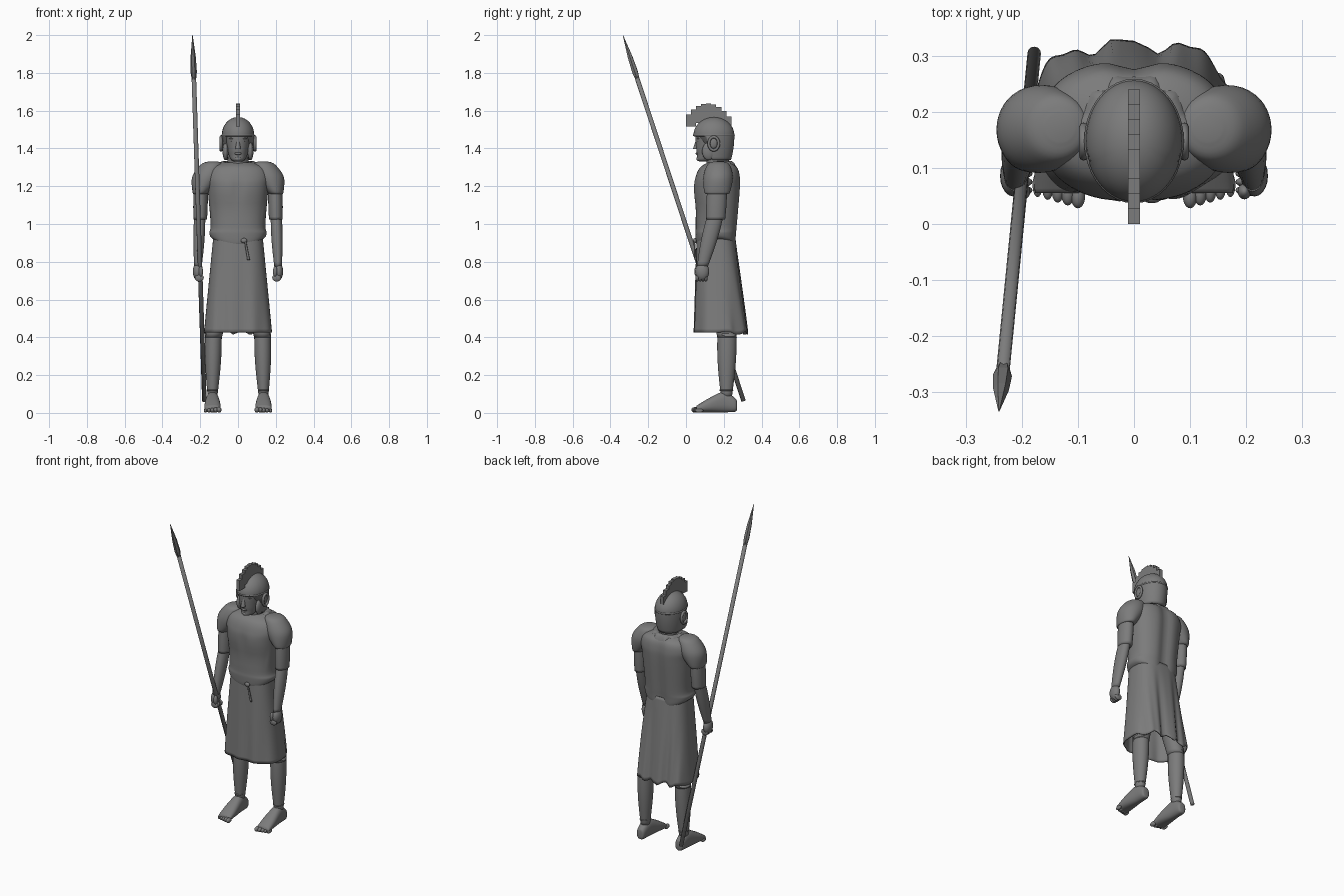
import bpy
import bmesh
from math import sin, cos, pi, tau, exp, sqrt
from mathutils import Vector

cube = bpy.data.objects.get("Cube")
if cube:
    bpy.data.objects.remove(cube, do_unlink=True)

stone_colour = (0.2, 0.2, 0.2, 1)
stone = bpy.data.materials.new("stone grey")
stone.use_nodes = True
stone.diffuse_color = stone_colour
stone.node_tree.nodes["Principled BSDF"].inputs["Base Color"].default_value = stone_colour


def finish(name, bm, smooth=True):
    """Turn a bmesh into a named, shaded object."""
    bmesh.ops.recalc_face_normals(bm, faces=bm.faces)
    mesh = bpy.data.meshes.new(name)
    bm.to_mesh(mesh)
    bm.free()
    mesh.materials.append(stone)
    for polygon in mesh.polygons:
        polygon.use_smooth = smooth
    obj = bpy.data.objects.new(name, mesh)
    bpy.context.scene.collection.objects.link(obj)
    return obj


def angles(count):
    return [tau * i / count for i in range(count)]


def clamp(value):
    return max(0, min(1, value))


def bell(value, width):
    return exp(-(value / width) ** 2)


def skin(name, rings, side=1, caps=True, smooth=True):
    """Bridge rings of points with quads; side mirrors the part across x."""
    bm = bmesh.new()
    mirror = Vector((side, 1, 1))
    rings = [[bm.verts.new(point * mirror) for point in ring] for ring in rings]
    for low, high in zip(rings, rings[1:]):
        for i in range(len(low)):
            bm.faces.new((low[i - 1], low[i], high[i], high[i - 1]))
    if caps:
        bm.faces.new(rings[0])
        bm.faces.new(rings[-1])
    return finish(name, bm, smooth)


def interpolate(rows, steps):
    """Catmull-Rom interpolation between cross-sections."""
    rows = [Vector(row) for row in rows]
    padded = [rows[0]] + rows + [rows[-1]]
    result = []
    for before, start, end, after in zip(padded, rows, rows[1:], padded[3:]):
        for k in range(steps):
            t = k / steps
            leave, arrive = (end - before) / 2, (after - start) / 2
            ease = t * t * (3 - 2 * t)
            result.append(start.lerp(end, ease) + leave * t * (1 - t) ** 2 - arrive * t * t * (1 - t))
    return result + [rows[-1]]


def loft(name, rows, x=0, side=1, along_y=False, power=2, shape=None, caps=True, count=40, steps=5):
    """Superellipse loft; each row is position, centre, half width, half depth."""
    def bend(value):
        return abs(value) ** (2 / power) * (1 if value > 0 else -1)

    rings = []
    for position, centre, width, depth in interpolate(rows, steps):
        ring = []
        for a in angles(count):
            across, other = x + width * bend(cos(a)), centre + depth * bend(sin(a))
            point = Vector((across, position, other) if along_y else (across, other, position))
            ring.append(shape(point) if shape else point)
        rings.append(ring)
    return skin(name, rings, side, caps)


def limb(name, bottom, top, thin, thick, side=1, depth=1.4, swell=0.0):
    """Oval limb that tapers from thin to thick and swells midway."""
    bottom, top = Vector(bottom), Vector(top)
    rings = []
    for k in range(13):
        t = k / 12
        radius = (thin + (thick - thin) * t) * (1 + swell * sin(pi * t))
        rings.append([bottom.lerp(top, t) + Vector((radius * cos(a), radius * depth * sin(a), 0))
                      for a in angles(24)])
    return skin(name, rings, side)


def ball(name, centre, radii, side=1):
    bm = bmesh.new()
    bmesh.ops.create_uvsphere(bm, u_segments=20, v_segments=12, radius=1)
    for v in bm.verts:
        v.co = (Vector(centre) + v.co * Vector(radii)) * Vector((side, 1, 1))
    return finish(name, bm)


def hoop(name, centre, u, v, thickness, side=1):
    """Rounded band along the ellipse spanned by u and v."""
    centre, u, v = Vector(centre), Vector(u), Vector(v)
    axis = u.cross(v).normalized() * thickness
    rings = []
    for a in angles(36) + [0]:
        out = u * cos(a) + v * sin(a)
        rim = out.normalized() * thickness
        rings.append([centre + out + rim * cos(b) + axis * sin(b) for b in angles(8)])
    return skin(name, rings, side, caps=False)


# Tunic top: bloused over the belt, with a spine furrow and chest relief
def tunic_shape(p):
    hem = max(0, 0.96 - p.z)
    p.z += hem * (30 * p.x * p.x - 0.1)
    if p.y > 0.2:
        p.y -= 0.016 * bell(p.x, 0.035)
    elif p.y < 0.1:
        p.y += 0.008 * bell(p.z - 1.18, 0.06) * bell(p.x, 0.025)
        p.y += 0.006 * bell(p.z - 1.08, 0.05)
    return p


loft("tunic_top", [
    (0.89, 0.16, 0.12, 0.09), (0.9, 0.16, 0.145, 0.105), (0.95, 0.16, 0.152, 0.11),
    (1, 0.163, 0.145, 0.112), (1.18, 0.165, 0.16, 0.125), (1.25, 0.17, 0.168, 0.12),
    (1.3, 0.175, 0.145, 0.1), (1.325, 0.175, 0.08, 0.06)],
    power=2.4, shape=tunic_shape, count=64)


# Skirt: open below, folds deepen toward a ragged rear hem
def skirt_shape(p):
    drop = clamp((0.92 - p.z) * 2)
    rear = clamp((p.y - 0.17) * 10)
    p.y += rear * drop * 0.011 * (cos(p.x * 52 + 1) + sin(p.x * 110) / 2)
    p.y += (1 - rear) * drop * 0.005 * sin(p.x * 60)
    p.z += drop ** 6 * (rear * 0.012 * sin(p.x * 75) - 0.005)
    return p


skirt = loft("skirt", [(0.94, 0.158, 0.13, 0.102), (0.43, 0.183, 0.18, 0.138)],
             power=2.8, shape=skirt_shape, caps=False, count=96, steps=16)
cloth = skirt.modifiers.new("cloth thickness", "SOLIDIFY")
cloth.thickness = 0.006

# Belt knot and hanging cord
ball("belt_knot", (0.032, 0.047, 0.912), (0.017, 0.01, 0.013))
limb("belt_cord", (0.056, 0.05, 0.81), (0.038, 0.044, 0.91), 0.007, 0.005, depth=0.8)

# Ragged collar and neck
rings = []
for reach, height in ((0.055, 1.322), (0.08, 1.334), (0.098, 1.322), (0.108, 1.298)):
    ring = []
    for a in angles(72):
        ragged = 0.005 * (sin(11 * a) + sin(17 * a) / 2) if reach > 0.09 else 0
        radius = reach + ragged
        dip = 0.02 * max(0, -sin(a))
        ring.append(Vector((radius * cos(a), 0.17 + 0.88 * radius * sin(a), height - dip)))
    rings.append(ring)
skin("collar", rings, caps=False)
limb("neck", (0, 0.175, 1.28), (0, 0.16, 1.4), 0.06, 0.05, depth=1.1)

# Head and face
loft("head", [
    (1.33, 0.095, 0.018, 0.022), (1.34, 0.106, 0.036, 0.046), (1.365, 0.125, 0.049, 0.066),
    (1.4, 0.137, 0.058, 0.083), (1.48, 0.147, 0.07, 0.094), (1.53, 0.15, 0.055, 0.07)], power=2.2)
limb("nose", (0, 0.05, 1.396), (0, 0.062, 1.452), 0.014, 0.007, depth=1)
ball("mouth", (0, 0.06, 1.373), (0.02, 0.009, 0.007))
ball("chin", (0, 0.07, 1.345), (0.02, 0.015, 0.013))

# Helmet: dome with a high brow edge, lower at the nape
helmet_y, brow, crown, nape_drop = 0.148, 1.47, 1.566, 0.13
rings = []
for row in range(25):
    rise = sin(row / 24 * pi / 2)
    ring = []
    for a in angles(64):
        blend = clamp(sin(a) * 3 + 1.3)
        edge = brow - nape_drop * blend * blend * (3 - 2 * blend)
        z = edge + (crown - edge) * rise
        if z > brow:
            radius = sqrt(max(0, 1.001 - ((z - brow) / (crown - brow)) ** 2))
        else:
            radius = 1 - 0.16 * ((brow - z) / nape_drop) ** 2
        ring.append(Vector((0.086 * radius * cos(a), helmet_y + 0.108 * radius * sin(a), z)))
    rings.append(ring)
skin("helmet", rings)
hoop("helmet_brow", (0, helmet_y, brow), (0.083, 0, 0), (0, 0.105, 0), 0.006)

# Crest: arched row of upright blocks
block_count, crest_length = 9, 0.24
pitch = crest_length / block_count
for i in range(block_count):
    y = (i + 0.5) * pitch
    top = 1.637 - 5.5 * (y - 0.115) ** 2
    low = max(1.515, top - 0.09)
    bm = bmesh.new()
    bmesh.ops.create_cube(bm, size=1)
    for v in bm.verts:
        v.co = Vector((0, y, (top + low) / 2)) + v.co * Vector((0.022, pitch, top - low))
    finish(f"crest_block_{i + 1}", bm, smooth=False)

# Paired parts
for label, side in (("left", 1), ("right", -1)):
    ball(f"{label}_eye", (0.025, 0.067, 1.436), (0.013, 0.008, 0.006), side)
    ball(f"{label}_eyebrow", (0.027, 0.066, 1.453), (0.02, 0.009, 0.005), side)
    ball(f"{label}_cheek_guard", (0.066, 0.12, 1.385), (0.016, 0.035, 0.047), side)
    ball(f"{label}_ear_boss", (0.086, 0.145, 1.428), (0.009, 0.022, 0.028), side)
    hoop(f"{label}_ear_rim", (0.09, 0.147, 1.426), (0, 0.026, 0), (0, 0, 0.035), 0.008, side)

    # Puffed shoulder leans inward as it rises
    def lean(p):
        p.x -= 0.4 * (p.z - 1.16)
        return p

    loft(f"{label}_shoulder_cap", [
        (1.158, 0.165, 0.03, 0.05), (1.17, 0.165, 0.045, 0.068), (1.25, 0.17, 0.078, 0.078),
        (1.315, 0.172, 0.058, 0.058), (1.331, 0.172, 0.025, 0.025)], x=0.2, side=side, shape=lean)
    limb(f"{label}_sleeve", (0.2, 0.157, 1.025), (0.197, 0.165, 1.19), 0.036, 0.037, side, swell=0.05)
    limb(f"{label}_forearm", (0.212, 0.087, 0.775), (0.202, 0.157, 1.05), 0.02, 0.029, side, 1.45, 0.2)

    # Closed hand
    ball(f"{label}_palm", (0.215, 0.086, 0.748), (0.024, 0.037, 0.046), side)
    ball(f"{label}_thumb", (0.197, 0.058, 0.748), (0.012, 0.014, 0.028), side)
    for k in range(4):
        ball(f"{label}_finger_{k + 1}", (0.205, 0.06 + k * 0.015, 0.715), (0.024, 0.01, 0.02), side)

    # Leg, continued up under the skirt
    limb(f"{label}_shin", (0.135, 0.214, 0.08), (0.13, 0.217, 0.42), 0.025, 0.044, side, 1.15, 0.18)
    limb(f"{label}_thigh", (0.13, 0.217, 0.4), (0.085, 0.19, 0.66), 0.045, 0.06, side, 1.15)
    hoop(f"{label}_ankle_strap", (0.135, 0.214, 0.12), (0.026, 0, 0), (0, 0.033, 0), 0.004, side)

    # Foot from heel to ball, then toes
    loft(f"{label}_foot", [
        (0.27, 0.038, 0.012, 0.018), (0.26, 0.042, 0.026, 0.036), (0.2, 0.057, 0.033, 0.054),
        (0.12, 0.04, 0.042, 0.037), (0.055, 0.02, 0.042, 0.017)],
        x=0.135, side=side, along_y=True, power=2.4)
    for k in range(5):
        size = 0.013 - 0.001 * k
        ball(f"{label}_toe_{k + 1}", (0.1 + 0.018 * k, 0.05 + 0.005 * k, size + 0.003),
             (size, 0.022, size + 0.002), side)

# Spear: leaning shaft and leaf head
butt, tip = Vector((-0.178, 0.305, 0.062)), Vector((-0.241, -0.334, 2))
turn = (tip - butt).to_track_quat("Z", "Y")


def spear_part(name, profile, sides, smooth):
    skin(name, [[butt.lerp(tip, t) + turn @ Vector((cos(a), sin(a), 0)) * radius for a in angles(sides)]
                for t, radius in profile], smooth=smooth)


spear_part("spear_shaft", ((0, 0.012), (0.9, 0.012)), 12, True)
spear_part("spear_head", ((0.88, 0.012), (0.9, 0.017), (0.94, 0.014), (1, 0.001)), 6, False)
